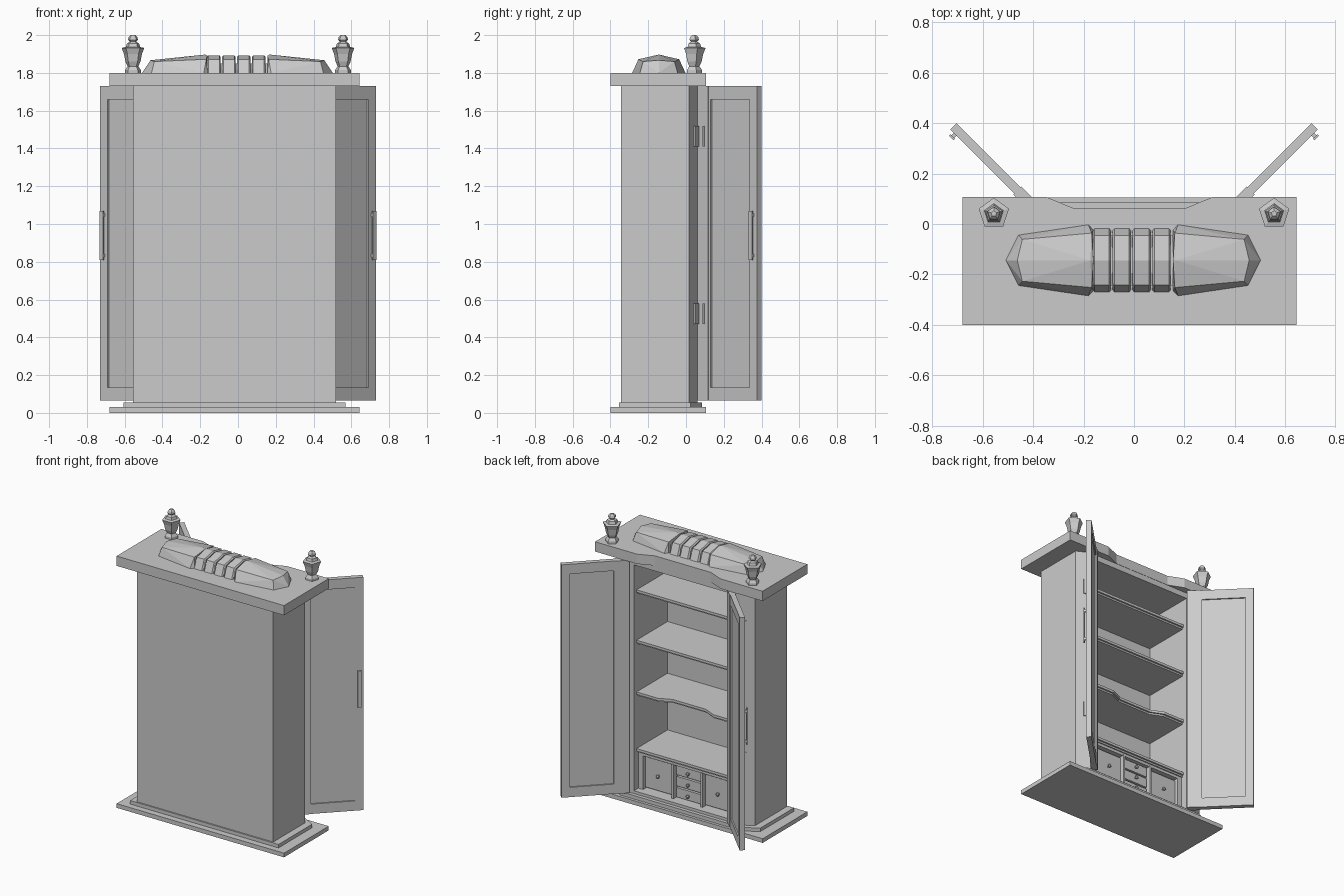
import bpy, bmesh, math
from mathutils import Vector, Matrix

if "Cube" in bpy.data.objects:
    bpy.data.objects.remove(bpy.data.objects["Cube"])

CX = -0.018  # centre line of the carcass


def finish(name, bm):
    bmesh.ops.recalc_face_normals(bm, faces=bm.faces)
    me = bpy.data.meshes.new(name)
    bm.to_mesh(me)
    bm.free()
    ob = bpy.data.objects.new(name, me)
    bpy.context.collection.objects.link(ob)
    return ob


def prism(name, pts, z0, z1):
    bm = bmesh.new()
    f = bm.faces.new([bm.verts.new((x, y, z0)) for x, y in pts])
    up = bmesh.ops.extrude_face_region(bm, geom=[f])['geom']
    bmesh.ops.translate(bm, vec=(0, 0, z1 - z0),
                        verts=[v for v in up if isinstance(v, bmesh.types.BMVert)])
    return finish(name, bm)


def add_box(bm, lo, hi):
    lo, hi = Vector(lo), Vector(hi)
    m = Matrix.Translation((lo + hi) / 2) @ Matrix.Diagonal((*(hi - lo), 1))
    bmesh.ops.create_cube(bm, size=1, matrix=m)


def boxes(name, spans, matrix=None):
    bm = bmesh.new()
    for lo, hi in spans:
        add_box(bm, lo, hi)
    if matrix is not None:
        bm.transform(matrix)
    return finish(name, bm)


def hull(name, pts):
    bm = bmesh.new()
    for p in pts:
        bm.verts.new(p)
    bmesh.ops.convex_hull(bm, input=bm.verts)
    bmesh.ops.dissolve_limit(bm, angle_limit=0.02, verts=bm.verts, edges=bm.edges)
    return finish(name, bm)


def lathe(name, profile, loc, sides, matrix=Matrix()):
    bm = bmesh.new()
    rings = [[bm.verts.new((r * math.cos(a), r * math.sin(a), z))
              for a in [math.pi / 2 + 2 * math.pi * i / sides for i in range(sides)]]
             for r, z in profile]
    for a, b in zip(rings, rings[1:]):
        for i in range(sides):
            j = (i + 1) % sides
            bm.faces.new((a[i], a[j], b[j], b[i]))
    bm.faces.new(rings[0])
    bm.faces.new(rings[-1])
    bm.transform(Matrix.Translation(loc) @ matrix)
    return finish(name, bm)


def sym(half):
    """Mirror half a plan outline about the carcass centre line."""
    return [(CX + x, y) for x, y in half] + [(CX - x, y) for x, y in reversed(half)]


# Stepped base
prism("base_plinth", sym([(0.662, -0.4), (0.662, 0.105)]), 0, 0.03)
prism("base_step", sym([(0.587, -0.355), (0.587, 0.025), (0.48, 0.085)]), 0.03, 0.055)

# Hollow carcass with chamfered corners, open toward +y
prism("carcass", sym([(0.5375, -0.345), (0.5375, 0.015), (0.45, 0.06),
                      (0.388, 0.06), (0.388, -0.32)]), 0.055, 1.73)
IL, IR = CX - 0.39, CX + 0.39
boxes("lintel_and_floor", [((IL, -0.32, 1.69), (IR, 0.06, 1.73)),
                           ((IL, -0.32, 0.055), (IR, 0.06, 0.075))])

# Cornice slab with shallow notch
prism("cornice", sym([(0.662, -0.4), (0.662, 0.107), (0.33, 0.107), (0.22, 0.062)]), 1.73, 1.8)

# Shelves, the third with a notched edge
for i, z in enumerate((1.5, 1.14, 0.77, 0.365)):
    d = 0.04 if i == 2 else 0
    plan = [(0.39, -0.32), (0.39, 0.03)] + ([(0.22, 0.03), (0.13, 0.03 - d)] if d else [])
    prism(f"shelf_{i + 1}", sym(plan), z - 0.018, z)
    lip = [(x, y - 0.012) for x, y in plan]
    prism(f"shelf_lip_{i + 1}", sym(lip), z - 0.03, z - 0.018)

# Drawer unit: frame, dividers, drawer fronts, knobs
boxes("drawer_frame",
      [((IL, -0.32, 0.315), (IR, 0.01, 0.345)), ((IL, -0.06, 0.075), (IR, -0.03, 0.32))]
      + [((CX + x - 0.008, -0.05, 0.075), (CX + x + 0.008, 0.015, 0.32)) for x in (-0.115, 0.115)]
      + [((CX + s * 0.37 - 0.02, -0.05, 0.075), (CX + s * 0.37 + 0.02, 0.01, 0.32)) for s in (-1, 1)])
fronts = [(s * 0.237, 0.195, 0.108, 0.108) for s in (-1, 1)]
fronts += [(0, 0.115 + 0.08 * k, 0.1, 0.034) for k in range(3)]
for i, (x, z, w, h) in enumerate(fronts):
    boxes(f"drawer_{i + 1}", [((CX + x - w, -0.04, z - h), (CX + x + w, -0.01, z + h))])
    lathe(f"drawer_knob_{i + 1}", [(0.005, 0), (0.005, 0.01), (0.012, 0.014), (0.012, 0.022), (0.006, 0.027)],
          (CX + x, -0.01, z), 8, Matrix.Rotation(-math.pi / 2, 4, 'X'))

# Doors swung open: local x runs along the door, local y toward its outer face
c = math.sqrt(0.5)
for side, s in (("right", 1), ("left", -1)):
    swing = Matrix(((s * c, s * c, 0, s * 0.39), (c, -c, 0, 0.085), (0, 0, 1, 0), (0, 0, 0, 1)))
    T, L, z0, z1 = 0.035, 0.445, 0.065, 1.73
    boxes(f"{side}_door", [
        ((0.085, 0, z0), (0.1, T, z1)), ((0.39, 0, z0), (L, T, z1)),
        ((0.1, 0, z0), (0.39, T, 0.135)), ((0.1, 0, 1.66), (0.39, T, z1)),
        ((0.1, 0.009, 0.135), (0.39, T - 0.009, 1.66))], swing)
    boxes(f"{side}_door_stile", [((0, -0.004, z0), (0.085, T + 0.005, z1))], swing)
    boxes(f"{side}_door_handle", [
        ((0.405, T + 0.012, 0.81), (0.43, T + 0.021, 1.07)),
        ((0.41, T, 0.825), (0.425, T + 0.013, 0.84)),
        ((0.41, T, 1.04), (0.425, T + 0.013, 1.055))], swing)
    # Hinges: door leaf plus plate on the carcass chamfer
    for n, z in (("upper", 1.465), ("lower", 0.525)):
        boxes(f"{side}_{n}_hinge_leaf", [((0.05, T, z - 0.055), (0.06, T + 0.012, z + 0.055))], swing)
        plate = Matrix.Translation((CX + s * 0.462, 0.053, z)) @ Matrix.Rotation(-s * 0.475, 4, 'Z')
        boxes(f"{side}_{n}_hinge_plate", [((-0.03, -0.008, -0.055), (0.03, 0.008, 0.055))], plate)

# Crest: two tapering faceted wings and four ribs
YC = -0.144
for side, s in (("right", 1), ("left", -1)):
    pts = [(0.505, 0, 1.8), (0.46, 0, 1.867)]
    for t in (-1, 1):
        pts += [(0.455, t * 0.1, 1.8), (0.44, t * 0.083, 1.86), (0.178, t * 0.141, 1.8),
                (0.165, t * 0.108, 1.872), (0.158, t * 0.12, 1.8)]
    pts += [(0.17, 0, 1.897), (0.158, 0, 1.89)]
    hull(f"crest_wing_{side}", [(-0.003 + s * x, YC + y, z) for x, y, z in pts])
for k in range(4):
    x = -0.009 + (k - 1.5) * 0.079
    pts = []
    for w, g in ((0.036, 0.008), (0.029, 0)):
        for s in (-1, 1):
            pts.append((x + s * w, YC, 1.893 - g))
            for t in (-1, 1):
                pts += [(x + s * w, YC + t * (0.126 - g), 1.8),
                        (x + s * w, YC + t * (0.098 - g), 1.872 - g)]
    hull(f"crest_rib_{k + 1}", pts)
boxes("crest_core", [((-0.165, YC - 0.1, 1.8), (0.155, YC + 0.1, 1.85))])

# Five-sided urn finials
urn = [(0.044, 1.8), (0.044, 1.815), (0.03, 1.835), (0.042, 1.86), (0.05, 1.9), (0.063, 1.932),
       (0.04, 1.937), (0.034, 1.955), (0.018, 1.965), (0.028, 1.975), (0.024, 1.99), (0.012, 2.0)]
for side, s in (("right", 1), ("left", -1)):
    lathe(f"finial_{side}", urn, (s * 0.556, 0.041, 0), 5)
